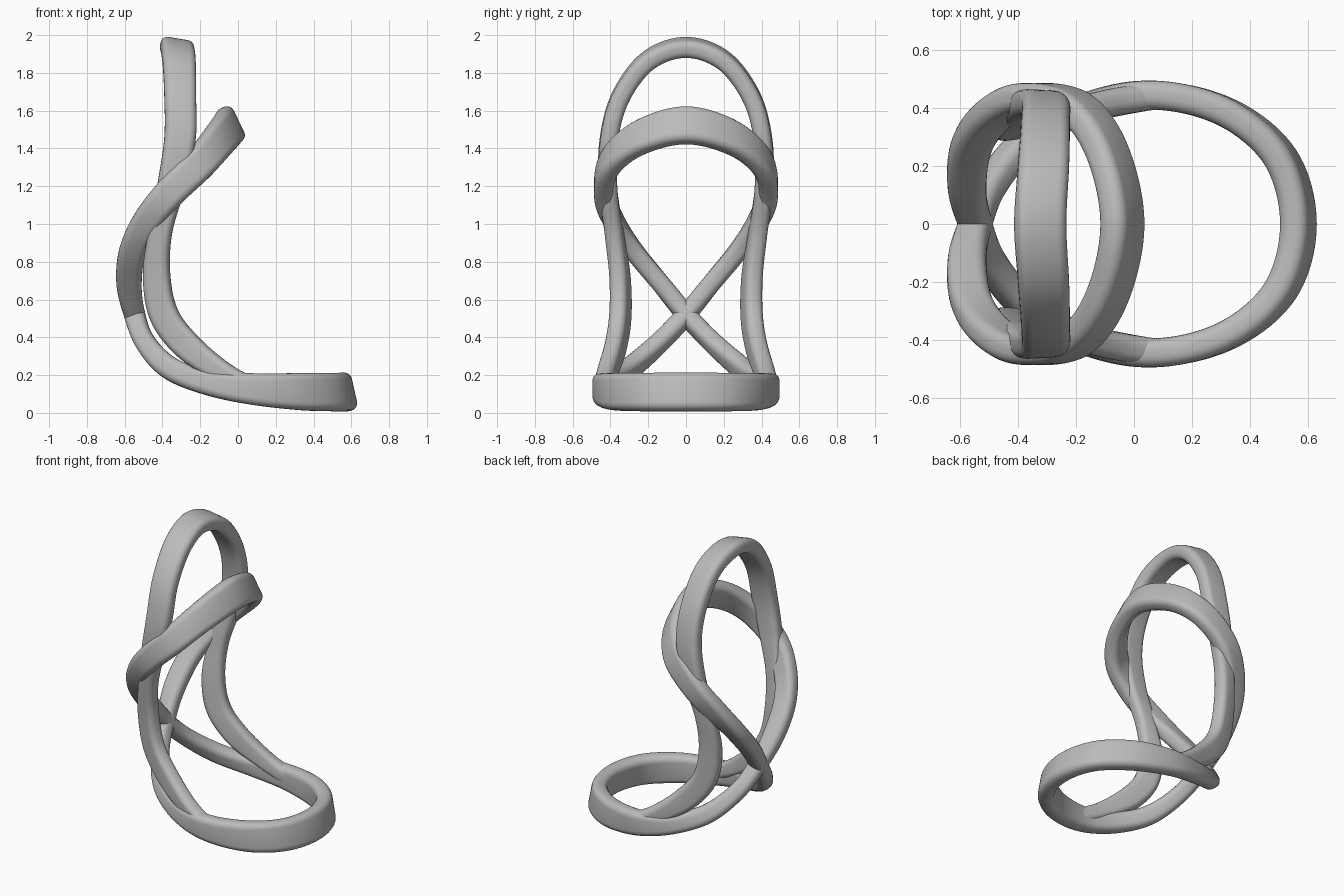
import bpy, bmesh, math
from mathutils import Vector

cube = bpy.data.objects.get("Cube")
if cube:
    bpy.data.objects.remove(cube, do_unlink=True)

grey = bpy.data.materials.new("plain_grey")
grey.use_nodes = True
grey.diffuse_color = (.5, .5, .5, 1)
grey.node_tree.nodes["Principled BSDF"].inputs["Base Color"].default_value = (.5, .5, .5, 1)


def spline(points, closed, steps):
    """Sample a Catmull-Rom curve through the points."""
    count = len(points)
    pick = (lambda i: points[i % count]) if closed else (lambda i: points[max(0, min(count - 1, i))])
    samples = []
    for i in range(count if closed else count - 1):
        a, b, c, d = (pick(i + k) for k in (-1, 0, 1, 2))
        for s in range(steps):
            t = s / steps
            samples.append(b + (c - a) * t / 2 + (a * 2 - b * 5 + c * 4 - d) * t * t / 2
                           + (b * 3 - a - c * 3 + d) * t ** 3 / 2)
    if not closed:
        samples.append(points[-1])
    return samples


def section(width, thickness, radius, corner_steps=5):
    """Rounded rectangle outline as (across, through) pairs."""
    outline = []
    for quarter, (sx, sy) in enumerate(((1, 1), (-1, 1), (-1, -1), (1, -1))):
        for k in range(corner_steps + 1):
            angle = (quarter + k / corner_steps) * math.pi / 2
            outline.append((sx * (width / 2 - radius) + radius * math.cos(angle),
                            sy * (thickness / 2 - radius) + radius * math.sin(angle)))
    return outline


def band(name, edge_a, edge_b, closed, thickness, steps=10):
    """Sweep a rounded strip between two guiding edges."""
    edge_a, edge_b = spline(edge_a, closed, steps), spline(edge_b, closed, steps)
    centres = [(a + b) / 2 for a, b in zip(edge_a, edge_b)]
    last = len(centres) - 1
    bm = bmesh.new()
    rings = []
    for i, centre in enumerate(centres):
        if closed:
            tangent = centres[(i + 1) % len(centres)] - centres[i - 1]
        else:
            tangent = centres[min(i + 1, last)] - centres[max(i - 1, 0)]
        across = edge_a[i] - edge_b[i]
        through = tangent.cross(across).normalized()
        outline = section(across.length, thickness, thickness * .4)
        across.normalize()
        rings.append([bm.verts.new(centre + across * u + through * v) for u, v in outline])
    for i in range(len(rings) if closed else last):
        lower, upper = rings[i], rings[(i + 1) % len(rings)]
        for j in range(len(lower)):
            k = (j + 1) % len(lower)
            bm.faces.new((lower[j], lower[k], upper[k], upper[j]))
    if not closed:
        bm.faces.new(rings[0])
        bm.faces.new(rings[-1])
    bmesh.ops.recalc_face_normals(bm, faces=bm.faces)
    mesh = bpy.data.meshes.new(name)
    bm.to_mesh(mesh)
    bm.free()
    mesh.materials.append(grey)
    obj = bpy.data.objects.new(name, mesh)
    bpy.context.collection.objects.link(obj)
    bpy.ops.object.select_all(action='DESELECT')
    obj.select_set(True)
    bpy.context.view_layer.objects.active = obj
    bpy.ops.object.shade_smooth_by_angle(angle=math.radians(40))
    return obj


def mirrored(points, skip_first):
    """Append the reflection across y, walking back from the far end."""
    back = [Vector((p.x, -p.y, p.z)) for p in reversed(points[:-1])]
    return points + (back[:-1] if skip_first else back)


# Crossing loop: base ring, crossing at the rear, raised upper ring
# Each row: y, inner edge x and z, outer edge x and z
loop_rows = [
    (0, .545, .21, .59, .01),
    (-.23, .485, .21, .525, .01),
    (-.385, .31, .21, .33, .015),
    (-.445, .07, .21, .06, .045),
    (-.40, -.15, .225, -.19, .1),
    (-.29, -.33, .29, -.4, .19),
    (-.14, -.45, .41, -.53, .335),
    (0, -.495, .54, -.6, .5),
    (.13, -.51, .68, -.643, .68),
    (.27, -.49, .84, -.63, .86),
    (.375, -.42, .97, -.555, 1.04),
    (.435, -.31, 1.10, -.43, 1.21),
    (.405, -.15, 1.25, -.26, 1.39),
    (.25, -.045, 1.37, -.14, 1.54),
    (0, .005, 1.43, -.085, 1.615),
]
inner = [Vector((r[1], r[0], r[2])) for r in loop_rows]
outer = [Vector((r[3], r[0], r[4])) for r in loop_rows]
band("crossing_loop", mirrored(inner, True), mirrored(outer, True), True, .1)

# Tall arch: rises from both sides of the base ring
# Each row: rear edge x, y, z then front edge x, y, z
arch_rows = [
    (.04, .44, .09, .1, .445, .18),
    (-.14, .40, .18, -.04, .43, .255),
    (-.33, .355, .31, -.2, .39, .39),
    (-.46, .325, .49, -.32, .37, .54),
    (-.5, .33, .72, -.362, .37, .73),
    (-.475, .37, .95, -.35, .39, .95),
    (-.425, .415, 1.22, -.28, .41, 1.19),
    (-.39, .41, 1.46, -.225, .405, 1.44),
    (-.39, .345, 1.69, -.222, .345, 1.66),
    (-.4, .2, 1.88, -.225, .2, 1.85),
    (-.412, 0, 1.95, -.235, 0, 1.92),
]
rear = [Vector(r[:3]) for r in arch_rows]
front = [Vector(r[3:]) for r in arch_rows]
band("tall_arch", mirrored(rear, False), mirrored(front, False), False, .095)
